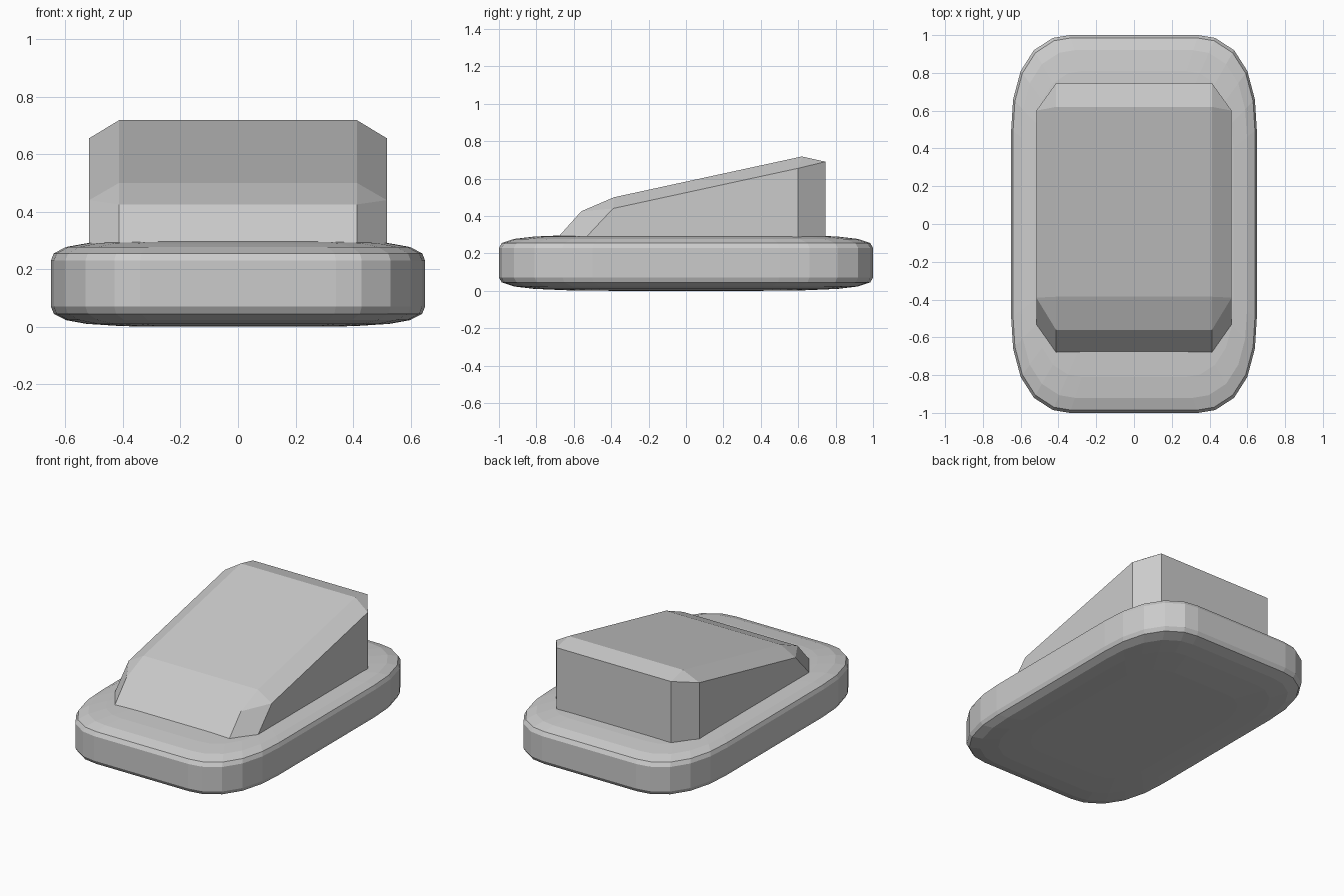
import bpy
import bmesh
from mathutils import Vector

cube = bpy.data.objects.get("Cube")
if cube:
    bpy.data.objects.remove(cube, do_unlink=True)

grey = bpy.data.materials.new("light_grey")
grey.use_nodes = True
grey.diffuse_color = (0.6, 0.6, 0.6, 1)
grey.node_tree.nodes["Principled BSDF"].inputs["Base Color"].default_value = grey.diffuse_color


def finish(name, bm):
    bmesh.ops.recalc_face_normals(bm, faces=bm.faces)
    mesh = bpy.data.meshes.new(name)
    bm.to_mesh(mesh)
    bm.free()
    mesh.materials.append(grey)
    obj = bpy.data.objects.new(name, mesh)
    bpy.context.collection.objects.link(obj)
    return obj


# Rounded base plate: one corner mirrored into a full outline
corner = [(0.65, 0.5), (0.64, 0.66), (0.60, 0.81), (0.53, 0.92), (0.43, 0.985), (0.34, 1.0)]
outline = corner + [(-x, y) for x, y in reversed(corner)]
outline += [(-x, -y) for x, y in outline]

# Outline scale and height above the middle, swept from rim to flat top
middle = 0.15
rim = [(1.0, 0.08), (0.985, 0.105), (0.92, 0.127), (0.81, 0.14), (0.62, 0.148), (0.4, 0.15)]
levels = [(s, middle - h) for s, h in reversed(rim)] + [(s, middle + h) for s, h in rim]

bm = bmesh.new()
rings = [[bm.verts.new((x * s, y * s, z)) for x, y in outline] for s, z in levels]
count = len(outline)
for low, high in zip(rings, rings[1:]):
    for i in range(count):
        j = (i + 1) % count
        bm.faces.new((low[i], low[j], high[j], high[i]))
bm.faces.new(rings[0])
bm.faces.new(rings[-1])
finish("base_plate", bm)

# Sloped wedge: a wide centre profile and a lower side profile, joined by chamfers
centre = [(-0.69, 0.28), (-0.56, 0.425), (-0.385, 0.5), (0.62, 0.718), (0.745, 0.69), (0.745, 0.28)]
side = [(-0.54, 0.28), (-0.39, 0.44), (0.60, 0.655), (0.60, 0.28)]

bm = bmesh.new()
for half_width, profile in ((0.413, centre), (0.517, side)):
    for sign in (-1, 1):
        for y, z in profile:
            bm.verts.new(Vector((sign * half_width, y, z)))
bmesh.ops.convex_hull(bm, input=bm.verts)
bmesh.ops.dissolve_limit(bm, angle_limit=0.03, verts=bm.verts, edges=bm.edges)
finish("sloped_wedge", bm)
